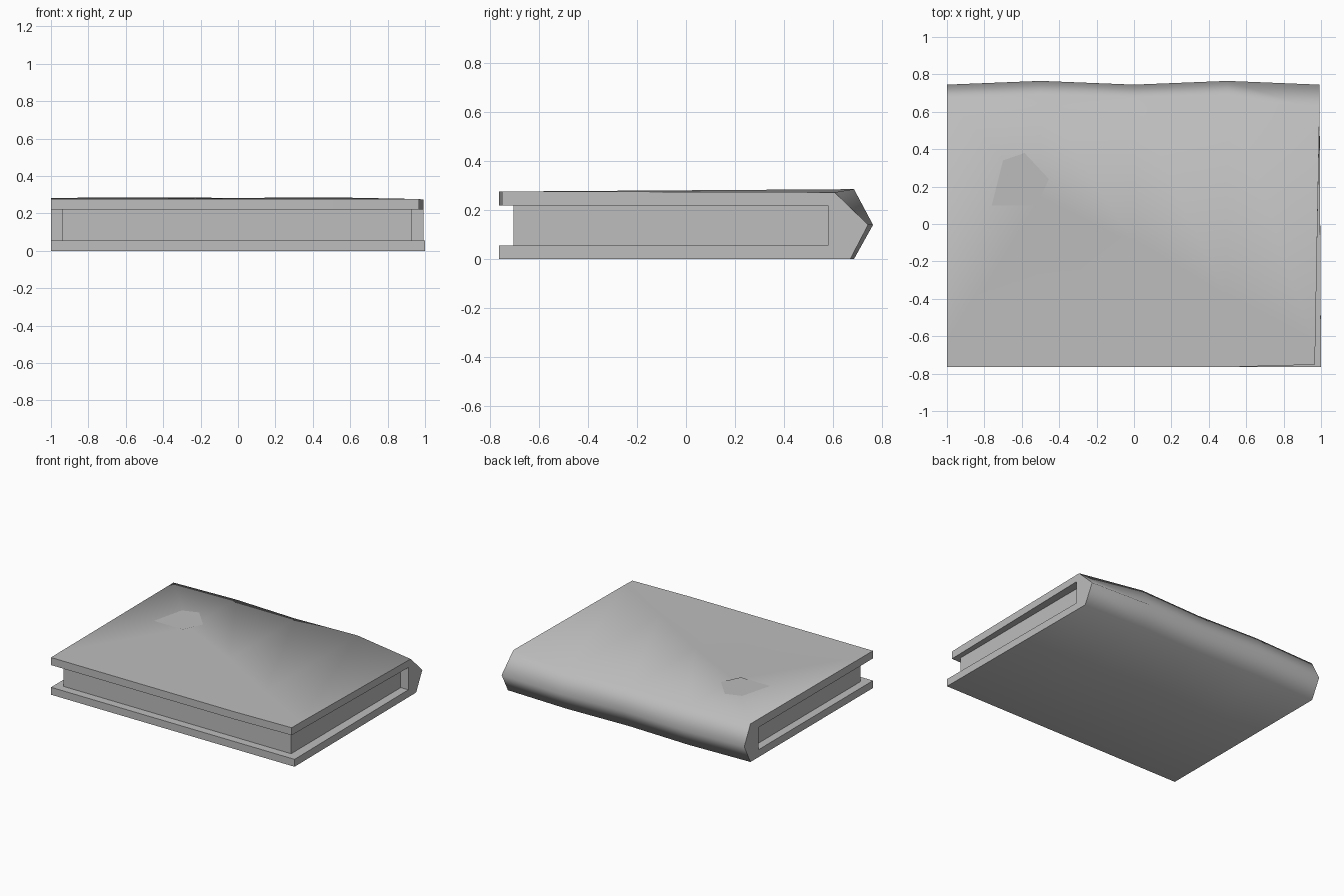
import bpy, bmesh, math

cube = bpy.data.objects.get("Cube")
if cube:
    bpy.data.objects.remove(cube, do_unlink=True)

grey = bpy.data.materials.new("mid grey")
grey.use_nodes = True
colour = (0.51, 0.51, 0.51, 1)
grey.diffuse_color = colour
grey.node_tree.nodes["Principled BSDF"].inputs["Base Color"].default_value = colour


def finish(name, bm, angle=0):
    bmesh.ops.recalc_face_normals(bm, faces=bm.faces)
    mesh = bpy.data.meshes.new(name)
    bm.to_mesh(mesh)
    bm.free()
    mesh.materials.append(grey)
    obj = bpy.data.objects.new(name, mesh)
    bpy.context.collection.objects.link(obj)
    if angle:
        bpy.ops.object.select_all(action="DESELECT")
        obj.select_set(True)
        bpy.context.view_layer.objects.active = obj
        bpy.ops.object.shade_smooth_by_angle(angle=math.radians(angle))
    return obj


# Cover: a folded C profile lofted along x, with a gently wavy spine
FRONT, SPINE_IN, LOW, HIGH = -0.765, 0.58, 0.055, 0.22


def cover_profile(x, crease):
    wave = 0.02 * abs(math.sin(math.pi * x))
    worn = x > 0.9
    top_y = 0.608 if worn else 0.672 + wave * 0.75
    top_z = 0.273 if worn else 0.283 + wave * 0.15
    spine_x = x - 0.008 if worn else x
    corner_x = x - 0.033 if worn else x
    front_y = FRONT + (0.013 if worn else 0)
    return [
        (x, FRONT, 0), (spine_x, 0.672 + wave * 0.75, 0),
        (spine_x, 0.745 + wave, 0.14), (spine_x, top_y, top_z),
        (corner_x + (spine_x - corner_x) * (crease + 0.77) / 1.4, crease, 0.277),
        (corner_x, front_y, 0.276), (corner_x, front_y, HIGH),
        (spine_x, SPINE_IN, HIGH), (spine_x, SPINE_IN, LOW), (x, FRONT, LOW),
    ]


bm = bmesh.new()
creases = [-0.65, 0.15, -0.1, -0.4, -0.65]
rings = [[bm.verts.new(p) for p in cover_profile(-1 + i * 0.5, c)]
         for i, c in enumerate(creases)]
for a, b in zip(rings, rings[1:]):
    for j in range(len(a)):
        k = (j + 1) % len(a)
        bm.faces.new((a[j], a[k], b[k], b[j]))
for ring in (rings[0], rings[-1]):
    bm.faces.new(ring)
finish("cover", bm, 72)

# Page block set back inside the cover
bm = bmesh.new()
bmesh.ops.create_cube(bm, size=1)
for v in bm.verts:
    v.co.x = 0.93 if v.co.x > 0 else -0.94
    v.co.y = SPINE_IN if v.co.y > 0 else -0.705
    v.co.z = HIGH if v.co.z > 0 else LOW
finish("pages", bm)

# Faint flat patch on the top of the cover
bm = bmesh.new()
outline = [(-0.76, 0.1), (-0.52, 0.1), (-0.455, 0.24), (-0.585, 0.38), (-0.7, 0.34)]
bm.faces.new([bm.verts.new((x, y, 0.2815 + 0.008 * (y - 0.1))) for x, y in outline])
patch = finish("cover_patch", bm)
if patch.data.polygons[0].normal.z < 0:
    patch.data.flip_normals()
